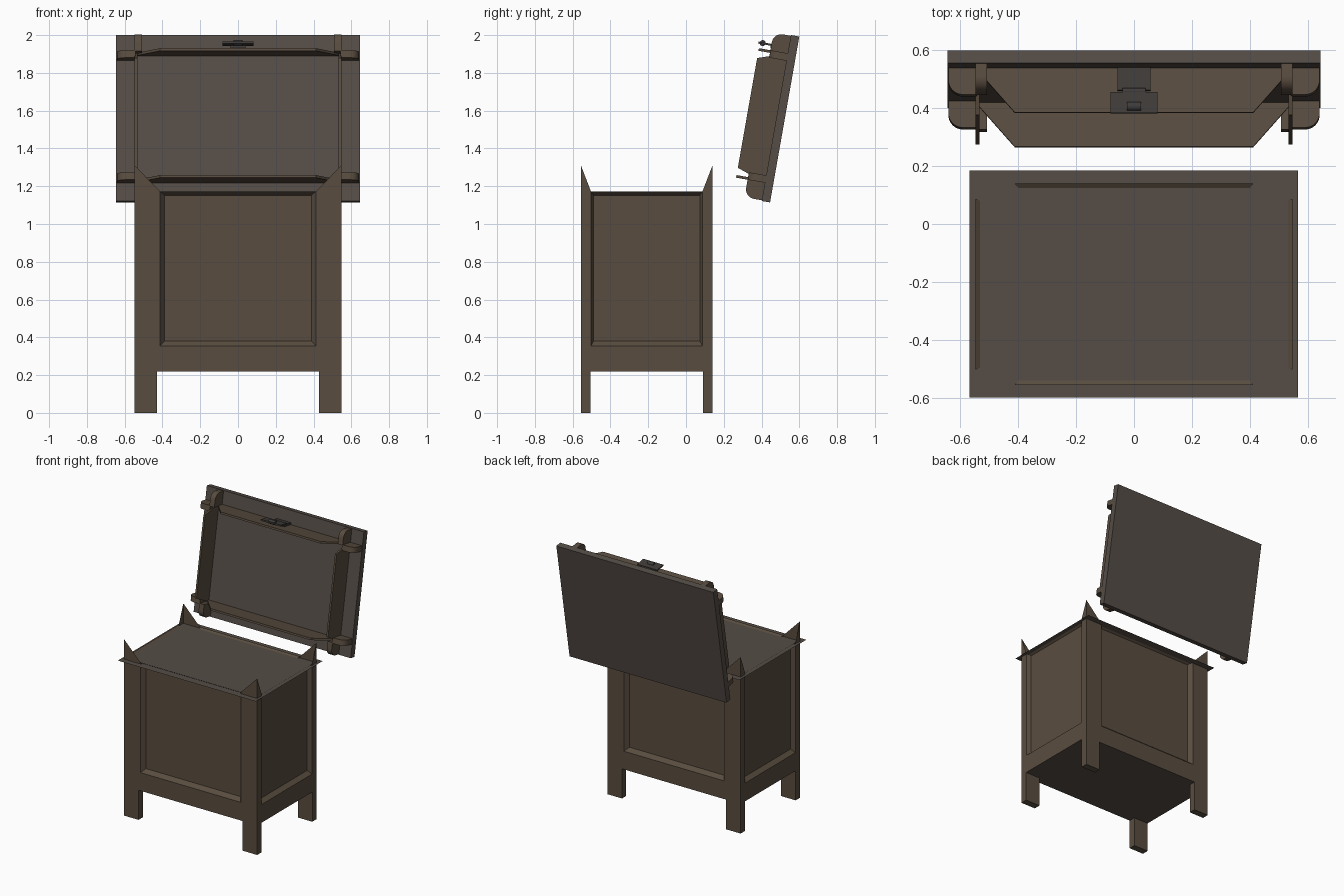
import bpy, math
from mathutils import Matrix, Vector

if "Cube" in bpy.data.objects:
    bpy.data.objects.remove(bpy.data.objects["Cube"])


def material(name, rgb):
    m = bpy.data.materials.new(name)
    m.diffuse_color = (*rgb, 1)
    m.use_nodes = True
    m.node_tree.nodes["Principled BSDF"].inputs["Base Color"].default_value = m.diffuse_color
    return m


WOOD = material("wood", (0.10, 0.073, 0.05))
TOP = material("grey_wood", (0.09, 0.073, 0.062))
METAL = material("dark_metal", (0.05, 0.045, 0.042))


def obj(name, verts, faces, mat, matrix=None):
    me = bpy.data.meshes.new(name)
    me.from_pydata([tuple(v) for v in verts], [], faces)
    me.materials.append(mat)
    o = bpy.data.objects.new(name, me)
    bpy.context.collection.objects.link(o)
    if matrix:
        o.matrix_world = matrix
    return o


def box(name, lo, hi, mat, matrix=None):
    v = [(x, y, z) for z in (lo[2], hi[2]) for y in (lo[1], hi[1]) for x in (lo[0], hi[0])]
    f = [(0, 2, 3, 1), (4, 5, 7, 6), (0, 1, 5, 4), (2, 6, 7, 3), (0, 4, 6, 2), (1, 3, 7, 5)]
    return obj(name, v, f, mat, matrix)


def prism(name, profile, place, depth, mat, matrix=None):
    """Extrude a 2D profile; place(a, b, t) gives the 3D point."""
    n = len(profile)
    v = [place(a, b, t) for t in (0, depth) for a, b in profile]
    f = [tuple(range(n))[::-1], tuple(range(n, 2 * n))]
    f += [(i, (i + 1) % n, n + (i + 1) % n, n + i) for i in range(n)]
    return obj(name, v, f, mat, matrix)


HX, HY, CY = 0.547, 0.348, -0.208      # body half sizes and centre in y
AX, AY = 0.412, 0.295                  # half widths of the panel openings
Z0, ZP, Z1, ZT = 0.22, 0.355, 1.172, 1.31


def body_side(name, angle, dist, w, a, bev):
    # mitred posts, bottom rail, bevelled ring and recessed panel
    b = a - bev
    flat = [(-w, Z0), (w, Z0), (w, ZT), (-w, ZT)]
    hole = [(-a, ZP), (a, ZP), (a, Z1), (-a, Z1)]
    inner = [(-b, ZP + .025), (b, ZP + .025), (b, Z1 - .02), (-b, Z1 - .02)]
    v = [(s, -dist, z) for s, z in flat]
    v += [(s, -dist, z) for s, z in hole]
    v += [(s, -dist + .03, z) for s, z in inner]
    f = [(0, 1, 5, 4), (1, 2, 6, 5), (3, 0, 4, 7)]
    f += [(4 + i, 4 + (i + 1) % 4, 8 + (i + 1) % 4, 8 + i) for i in range(4)]
    f.append((8, 9, 10, 11))
    obj(name, v, f, WOOD, Matrix.Translation((0, CY, 0)) @ Matrix.Rotation(angle, 4, 'Z'))


body_side("front_panel_frame", 0, HY, HX, AX, .024)
body_side("back_panel_frame", math.pi, HY, HX, AX, .024)
body_side("right_panel_frame", math.pi / 2, HX, HY, AY, .014)
body_side("left_panel_frame", -math.pi / 2, HX, HY, AY, .014)

# floor and thin top sheet
obj("floor", [(-HX, CY - HY, Z0), (HX, CY - HY, Z0), (HX, CY + HY, Z0), (-HX, CY + HY, Z0)],
    [(3, 2, 1, 0)], TOP)
obj("inner_top", [(-.568, -.6, 1.162), (.566, -.6, 1.162), (.566, .185, 1.162), (-.568, .185, 1.162)],
    [(0, 1, 2, 3)], TOP)

# legs
for sx in (-1, 1):
    for sy in (-1, 1):
        xs = sorted((sx * HX, sx * .428))
        ys = sorted((CY + sy * HY, CY + sy * (HY - .05)))
        box("leg", (xs[0], ys[0], 0), (xs[1], ys[1], Z0), WOOD)

# open lid: local x across, y up along the lid, z out of its inner face
c, s = math.cos(math.radians(80)), math.sin(math.radians(80))
LID = Matrix(((1, 0, 0, 0), (0, c, -s, .445), (0, s, c, 1.114), (0, 0, 0, 1)))
L, T, W = .892, .045, .645
MID, D = L / 2, .20
box("lid_board", (-W, 0, 0), (W, L, T), TOP, LID)

# mitred lid skirts
th = .014
for sg in (-1, 1):
    prism("lid_side_skirt", [(-HY, T), (HY, T), (AY, D), (-AY, D)],
          lambda a, b, t: (sg * (HX - t), MID + a, b), th, WOOD, LID)
    prism("lid_long_skirt", [(-HX, T), (HX, T), (AX, D), (-AX, D)],
          lambda a, b, t: (a, MID + sg * (HY - t), b), th, WOOD, LID)

# rounded corner brackets, two at each lid corner
R = .05
fin = [(-.005, T), (.094, T)]
for i in range(7):
    t = math.radians(15 * i)
    fin.append((.094 - R + R * math.cos(t), .138 - R + R * math.sin(t)))
fin.append((-.005, .138))
for sx in (-1, 1):
    for sy in (-1, 1):
        a1 = prism("lid_side_bracket", fin,
                   lambda a, b, t: (sx * (HX + a), MID + sy * (HY - t), b), .04, WOOD, LID)
        a2 = prism("lid_long_bracket", fin,
                   lambda a, b, t: (sx * (HX - t), MID + sy * (HY + a), b), .04, WOOD, LID)
        for o in (a1, a2):
            bpy.context.view_layer.objects.active = o
            bpy.ops.object.select_all(action='DESELECT')
            o.select_set(True)
            bpy.ops.object.shade_smooth_by_angle(angle=math.radians(35))

# clasp hanging from the top edge of the lid
U = MID + HY
box("clasp_upper_plate", (-.057, U, T), (.057, U + .014, .125), METAL, LID)
box("clasp_lower_plate", (-.082, U + .024, .135), (.082, U + .034, .208), METAL, LID)


def barrel(name, r, length, loc, axis):
    bpy.ops.mesh.primitive_cylinder_add(vertices=12, radius=r, depth=length)
    o = bpy.context.object
    o.name = name
    o.matrix_world = LID @ Matrix.Translation(loc) @ Matrix.Rotation(math.pi / 2, 4, axis)
    o.data.materials.append(METAL)
    bpy.ops.object.shade_smooth_by_angle(angle=math.radians(40))


barrel("clasp_hinge_pin", .012, .08, (0, U + .02, .13), 'Y')
barrel("clasp_knob", .016, .05, (0, U + .03, .185), 'Y')

# make every face point outward on the closed parts
for o in bpy.data.objects:
    if "frame" in o.name or o.name in ("floor", "inner_top"):
        continue
    import bmesh
    bm = bmesh.new()
    bm.from_mesh(o.data)
    bmesh.ops.recalc_face_normals(bm, faces=bm.faces)
    bm.to_mesh(o.data)
    bm.free()
